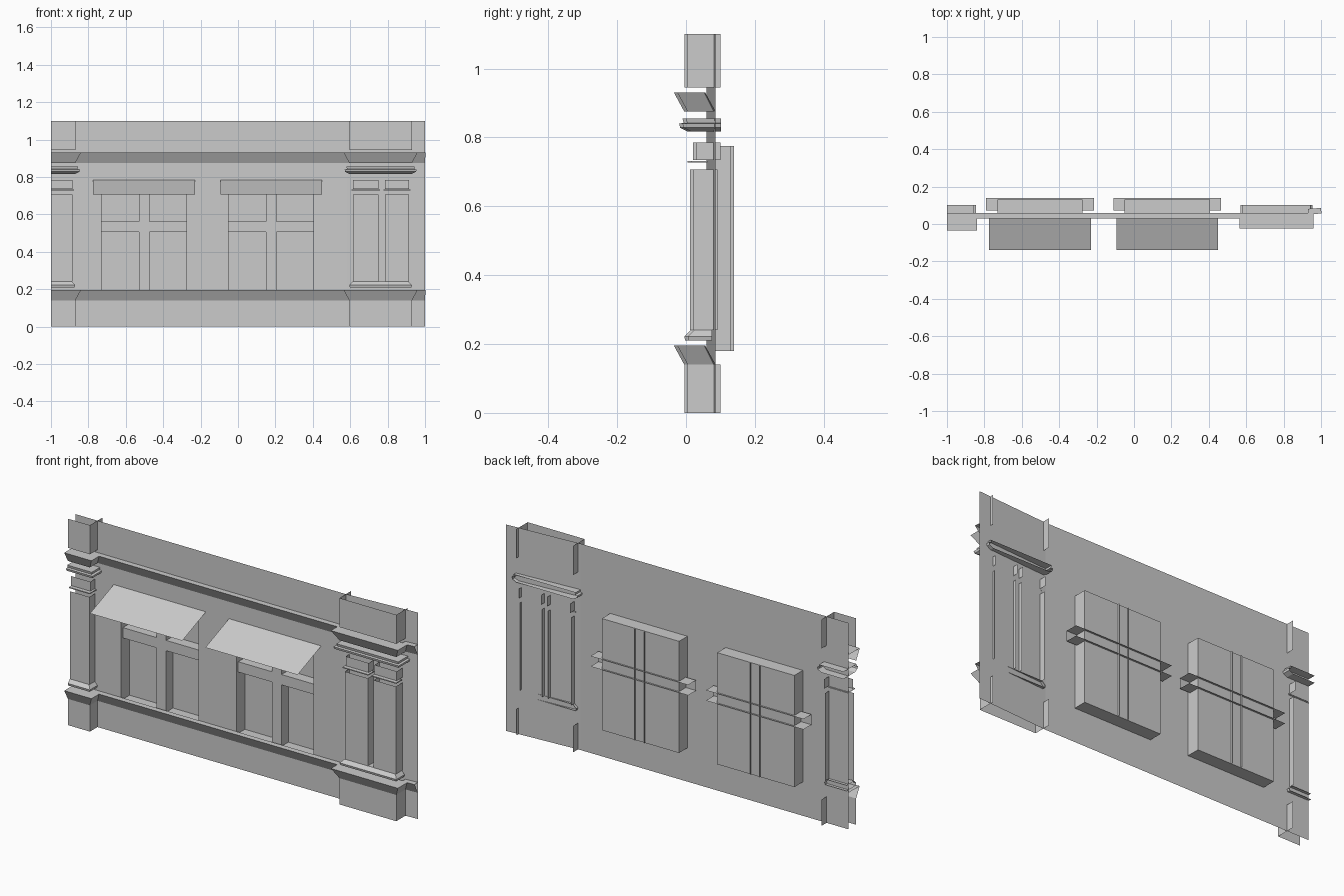
import bpy
from mathutils import Vector

if "Cube" in bpy.data.objects:
    bpy.data.objects.remove(bpy.data.objects["Cube"])

WALL = 0.059          # y of the flat wall
BEND_X, END_Y = 0.58, 0.086   # wall bends back towards x = 1


def make(name, verts, faces):
    me = bpy.data.meshes.new(name)
    me.from_pydata([tuple(v) for v in verts], [], faces)
    me.update()
    ob = bpy.data.objects.new(name, me)
    bpy.context.collection.objects.link(ob)
    return ob


def offset(path, d):
    """Shift a plan path outwards by d with mitred corners."""
    pts = [Vector(p) for p in path]
    dirs = [(b - a).normalized() for a, b in zip(pts, pts[1:])]
    nrm = [Vector((t.y, -t.x)) for t in dirs]
    out = []
    for i, p in enumerate(pts):
        n0, n1 = nrm[max(i - 1, 0)], nrm[min(i, len(nrm) - 1)]
        out.append(p + (n0 + n1) * (d / (1 + n0.dot(n1))))
    return out


def mould(name, path, profile, close=None, caps=False):
    """Sweep a (projection, z) profile along a plan path; optional end caps."""
    n, verts, faces = len(path), [], []
    for d, z in profile:
        verts += [(p.x, p.y, z) for p in offset(path, d)]
    for r in range(len(profile) - 1):
        for i in range(n - 1):
            a = r * n + i
            faces.append((a, a + 1, a + 1 + n, a + n))
    if caps:
        top = list(range((len(profile) - 1) * n, len(profile) * n))
        bottom = list(range(n))[::-1]
        if close:
            z0, z1 = profile[0][1], profile[-1][1]
            verts += [(*close, z1), (*close, z0)]
            top.append(len(verts) - 2)
            bottom.append(len(verts) - 1)
        faces += [top, bottom]
    return make(name, verts, faces)


def pier(name, x0, x1, yf, yb, profile, caps=False):
    """Pilaster piece: front and sides; the facade's left end stays open."""
    if x0 <= -1:
        return mould(name, [(-1, yf), (x1, yf), (x1, yb)], profile, (-1, yb), caps)
    return mould(name, [(x0, yb), (x0, yf), (x1, yf), (x1, yb)], profile, None, caps)


# wall sheet with two window openings
xs = [-1, -0.73, -0.275, -0.05, 0.405, BEND_X, 1]
zs = [0, 0.18, 0.775, 1.1]
verts = [(x, END_Y if x == 1 else WALL, z) for z in zs for x in xs]
n = len(xs)
faces = [(r * n + i, r * n + i + 1, (r + 1) * n + i + 1, (r + 1) * n + i)
         for r in range(3) for i in range(n - 1) if not (r == 1 and i in (1, 3))]
make("wall", verts, faces)

# windows: recess, mullion, transom and awning
for side, cx in (("left", -0.5025), ("right", 0.1775)):
    a, b, back = cx - 0.2275, cx + 0.2275, 0.130
    make(side + "_window_recess",
         [(x, y, z) for y in (WALL, back) for x, z in
          ((a, 0.18), (b, 0.18), (b, 0.775), (a, 0.775))],
         [(0, 1, 5, 4), (1, 2, 6, 5), (2, 3, 7, 6), (3, 0, 4, 7), (4, 5, 6, 7)])
    pier(side + "_mullion", cx - 0.028, cx + 0.028, 0.073, 0.14,
         [(0, 0.18), (0, 0.775)])
    a, b = cx - 0.288, cx + 0.288
    make(side + "_transom",
         [(x, y, z) for y, z in ((0.14, 0.507), (0.073, 0.507), (0.073, 0.562), (0.14, 0.562))
          for x in (a, b)],
         [(0, 1, 3, 2), (2, 3, 5, 4), (4, 5, 7, 6)])
    a, b = cx - 0.272, cx + 0.272
    make(side + "_awning",
         [(a, -0.14, 0.707), (b, -0.14, 0.707), (b, WALL, 0.785), (a, WALL, 0.785)],
         [(0, 1, 2, 3)])

# two cornice bands that break forward around the pilasters
plan = [(-1, -0.005), (-0.87, -0.005), (-0.87, WALL), (0.595, WALL),
        (0.595, 0.005), (0.93, 0.005), (0.93, 0.081), (1, END_Y)]
for name, z in (("lower_cornice", 0.14), ("upper_cornice", 0.875)):
    t = z + 0.055
    mould(name, plan, [(0, z), (0.03, t), (0, t)])
    for side, x0, x1, y in (("left", -1, -0.87, -0.005), ("right", 0.595, 0.93, 0.005)):
        make(f"{side}_{name}_top",
             [(x0, y, t), (x1, y, t), (x1, WALL, t), (x0, WALL, t)], [(0, 1, 2, 3)])

# pilasters: (side, block x range, block front, shaft x ranges)
for side, x0, x1, yf, shafts in (
        ("left", -1, -0.87, -0.005, [(-1, -0.885)]),
        ("right", 0.595, 0.93, 0.005, [(0.615, 0.75), (0.785, 0.915)])):
    pier(side + "_plinth", x0, x1, yf, 0.10, [(0, 0), (0, 0.14)])
    pier(side + "_parapet_block", x0, x1, yf, 0.10, [(0, 0.945), (0, 1.1)])
    pier(side + "_base_moulding", x0, x1, yf, 0.075,
         [(-0.003, 0.21), (0, 0.222), (-0.018, 0.24)], True)
    pier(side + "_capital", x0, x1, yf + 0.01, 0.102,
         [(0, 0.817), (0.022, 0.828), (0.025, 0.84), (0.012, 0.842), (0.015, 0.855)], True)
    for i, (a, b) in enumerate(shafts):
        pier(f"{side}_shaft_{i}", a, b, yf + 0.017, 0.092, [(0, 0.24), (0, 0.707)])
        pier(f"{side}_neck_{i}", a, b, yf + 0.017, 0.062,
             [(0.008, 0.727), (0.008, 0.732)], True)
        pier(f"{side}_frieze_block_{i}", a, b, yf + 0.025, 0.10, [(0, 0.735), (0, 0.785)])
